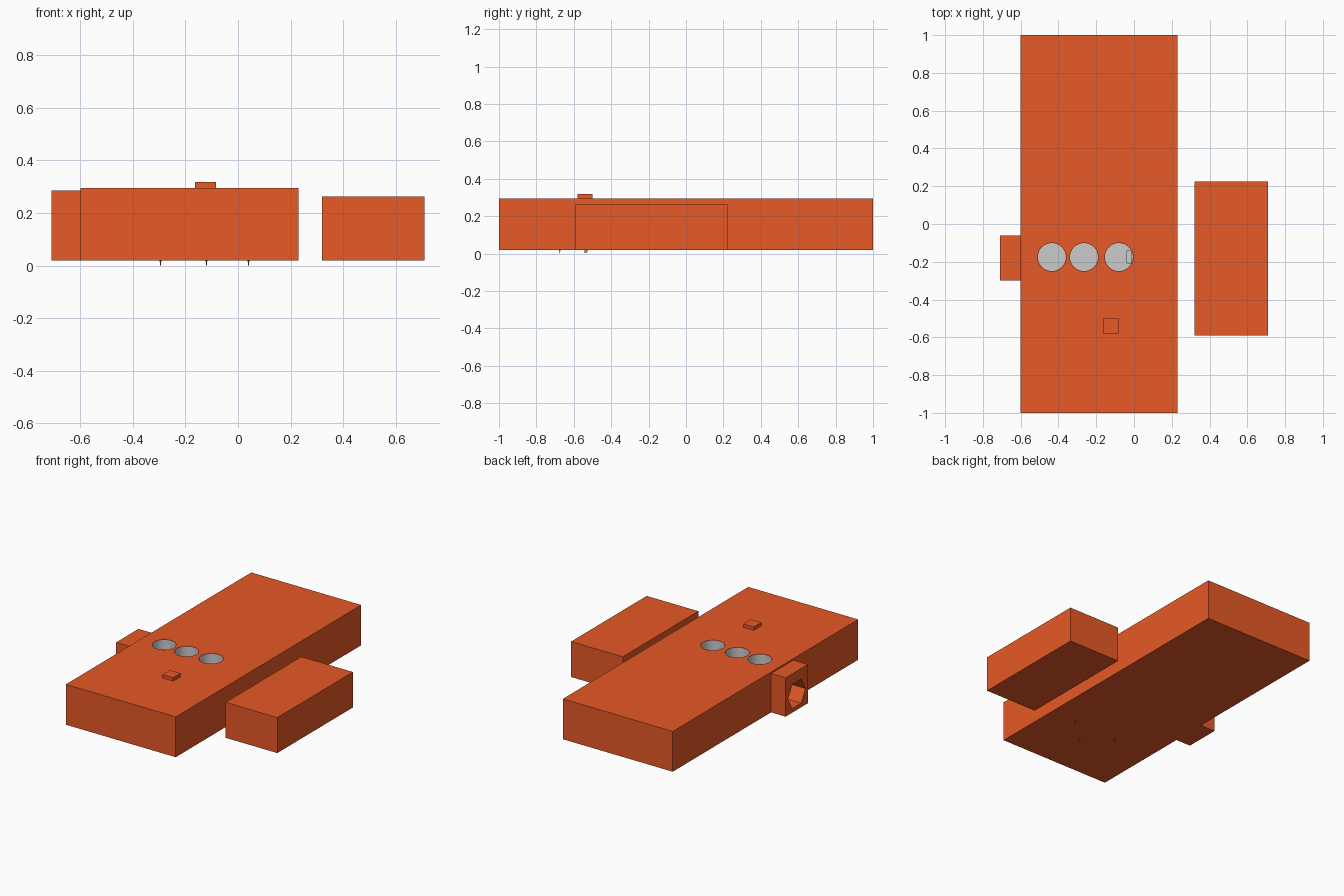
import bpy, bmesh, math

if "Cube" in bpy.data.objects:
    bpy.data.objects.remove(bpy.data.objects["Cube"])

orange = bpy.data.materials.new("orange_paint")
orange.diffuse_color = (0.8, 0.1, 0.02, 1)
orange.use_nodes = True
orange.node_tree.nodes["Principled BSDF"].inputs["Base Color"].default_value = orange.diffuse_color


def box(name, x0, x1, y0, y1, z0, z1):
    bpy.ops.mesh.primitive_cube_add(size=1, location=((x0 + x1) / 2, (y0 + y1) / 2, (z0 + z1) / 2))
    ob = bpy.context.object
    ob.name = name
    ob.scale = (x1 - x0, y1 - y0, z1 - z0)
    bpy.ops.object.transform_apply(location=False, rotation=False, scale=True)
    ob.data.materials.append(orange)
    return ob


def cut(target, cutter):
    cutter.data.materials.append(orange)
    mod = target.modifiers.new("opening", 'BOOLEAN')
    mod.operation = 'DIFFERENCE'
    mod.solver = 'EXACT'
    mod.object = cutter
    bpy.context.view_layer.objects.active = target
    bpy.ops.object.modifier_apply(modifier=mod.name)
    bpy.data.objects.remove(cutter)


# Main slab, side slab, side socket and top button
body = box("main_body", -0.60, 0.23, -1, 1, 0.02, 0.295)
box("side_block", 0.32, 0.71, -0.59, 0.225, 0.02, 0.262)
socket = box("side_socket", -0.71, -0.60, -0.30, -0.06, 0.02, 0.285)
box("top_button", -0.163, -0.083, -0.58, -0.50, 0.29, 0.318)

# Round wells in the top, each lined with an open grey cup
RADIUS, DEPTH, TOP = 0.075, 0.07, 0.295
for i, x in enumerate((-0.435, -0.265, -0.08)):
    bpy.ops.mesh.primitive_cylinder_add(vertices=32, radius=RADIUS, depth=2 * DEPTH, location=(x, -0.175, TOP))
    cut(body, bpy.context.object)
    bpy.ops.mesh.primitive_cylinder_add(vertices=32, radius=RADIUS - 0.001, depth=DEPTH - 0.002,
                                        location=(x, -0.175, TOP - DEPTH / 2))
    cup = bpy.context.object
    cup.name = f"well_lining_{i + 1}"
    bm = bmesh.new()
    bm.from_mesh(cup.data)
    bmesh.ops.delete(bm, geom=[f for f in bm.faces if f.normal.z > 0.9], context='FACES_ONLY')
    bmesh.ops.reverse_faces(bm, faces=bm.faces)
    bm.to_mesh(cup.data)
    bm.free()
    bpy.ops.object.shade_smooth_by_angle(angle=math.radians(40))

# Small tab in the last well
tab = box("well_tab", -0.04, -0.012, -0.21, -0.14, 0.22, 0.235)
tab.data.materials.clear()

# Six-sided opening in the side socket
bpy.ops.mesh.primitive_cylinder_add(vertices=6, radius=0.095, depth=0.2, location=(-0.71, -0.18, 0.13),
                                    rotation=(0, math.pi / 2, 0))
cut(socket, bpy.context.object)

# Tiny pins under the body
for i, (x, y) in enumerate(((-0.295, -0.54), (-0.12, -0.675), (0.04, -0.53))):
    bpy.ops.mesh.primitive_cone_add(vertices=8, radius1=0.001, radius2=0.005, depth=0.03, location=(x, y, 0.015))
    bpy.context.object.name = f"bottom_pin_{i + 1}"
    bpy.context.object.data.materials.append(orange)
